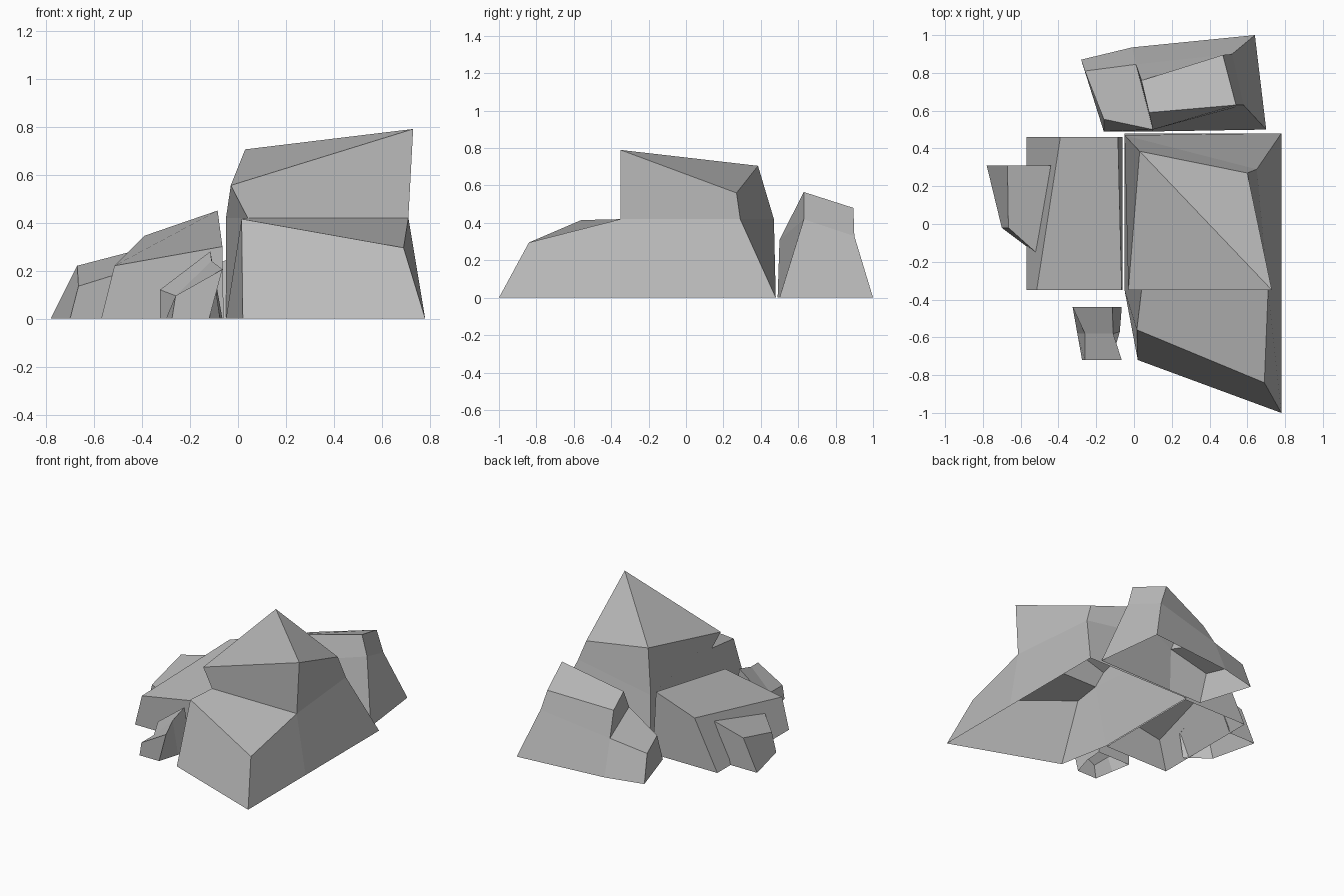
import bpy
import bmesh

cube = bpy.data.objects.get("Cube")
if cube:
    bpy.data.objects.remove(cube, do_unlink=True)

# One grey stone material
GREY = (0.5, 0.5, 0.5, 1.0)
stone = bpy.data.materials.new("stone_grey")
stone.use_nodes = True
stone.diffuse_color = GREY
shader = next(n for n in stone.node_tree.nodes if n.type == "BSDF_PRINCIPLED")
shader.inputs["Base Color"].default_value = GREY
shader.inputs["Roughness"].default_value = 0.9


def ground(*points):
    """Outline of a rock where it meets the ground."""
    return [(x, y, 0) for x, y in points]


def rock(name, rings, caps, closed=True, open_side=None):
    """Bridge stacked rings into a hollow rock, then cap the last ring.

    caps lists the corners of each top face; open_side is the side of the
    lowest band that is left out because another rock continues there.
    """
    bm = bmesh.new()
    levels = [[bm.verts.new(point) for point in ring] for ring in rings]
    for level, (low, high) in enumerate(zip(levels, levels[1:])):
        count = len(low)
        for side in range(count if closed else count - 1):
            if level == 0 and side == open_side:
                continue
            after = (side + 1) % count
            bm.faces.new((low[side], low[after], high[after], high[side]))
    for cap in caps:
        bm.faces.new([levels[-1][corner] for corner in cap])
    bmesh.ops.recalc_face_normals(bm, faces=bm.faces)
    mesh = bpy.data.meshes.new(name)
    bm.to_mesh(mesh)
    bm.free()
    mesh.materials.append(stone)
    obj = bpy.data.objects.new(name, mesh)
    bpy.context.collection.objects.link(obj)
    return obj


QUAD = [(0, 1, 2, 3)]

# Tall main boulder, corners run front -x, front +x, back +x, back -x
main_base = ground((-.05, -.35), (.78, -.35), (.78, .48), (-.05, .48))
main_waist = [(.04, -.35, .42), (.71, -.35, .42), (.65, .29, .42), (-.05, .47, .42)]
main_top = [(-.03, -.35, .555), (.73, -.35, .79), (.6, .27, .56), (.03, .385, .705)]
rock("main_boulder", [main_base, main_waist, main_top],
     [(0, 1, 3), (1, 2, 3)], open_side=0)

# Lower front boulder growing out of the main one
front_base = [main_base[0], (.02, -.72, 0), (.78, -1, 0), main_base[1]]
front_top = [main_waist[0], (.015, -.56, .415), (.69, -.84, .295), main_waist[1]]
rock("front_boulder", [front_base, front_top], QUAD, closed=False)

# Back boulder: a low step with a crown on its +x part
back_base = ground((.64, 1), (-.01, .935), (-.28, .87), (-.16, .49), (.1, .49), (.7, .5))
back_waist = [(.52, .9, .33), (.01, .845, .24), (-.26, .81, .19),
              (-.16, .555, .195), (.1, .5, .31), (.58, .63, .42)]
crown_top = [(.47, .895, .48), (.04, .76, .4), (.08, .59, .46), (.54, .63, .565)]
rock("back_boulder", [back_base, back_waist], [(1, 2, 3, 4)])
crown_base = [back_waist[corner] for corner in (0, 1, 4, 5)]
rock("back_boulder_crown", [crown_base, crown_top], QUAD)

# Sloping slab beside the main boulder
slab_base = ground((-.57, -.35), (-.06, -.35), (-.06, .46), (-.57, .46))
slab_top = [(-.515, -.35, .22), (-.065, -.35, .3), (-.085, .46, .45), (-.39, .46, .345)]
rock("side_slab", [slab_base, slab_top], QUAD)

# Outer stone leaning against the slab
outer_base = ground((-.54, -.14), (-.7, -.02), (-.78, .31), (-.57, .31))
outer_top = [(-.52, -.15, .18), (-.665, -.02, .135), (-.67, .31, .22), (-.44, .31, .28)]
rock("outer_stone", [outer_base, outer_top], QUAD, closed=False)

# Small bent stone in front of the slab
small_base = ground((-.325, -.44), (-.3, -.58), (-.275, -.72),
                    (-.12, -.72), (-.075, -.57), (-.065, -.44))
small_top = [(-.325, -.44, .12), (-.26, -.58, .095), (-.26, -.72, .095),
             (-.065, -.72, .205), (-.11, -.58, .24), (-.115, -.44, .28)]
rock("small_stone", [small_base, small_top], [(0, 1, 4, 5), (1, 2, 3, 4)])
